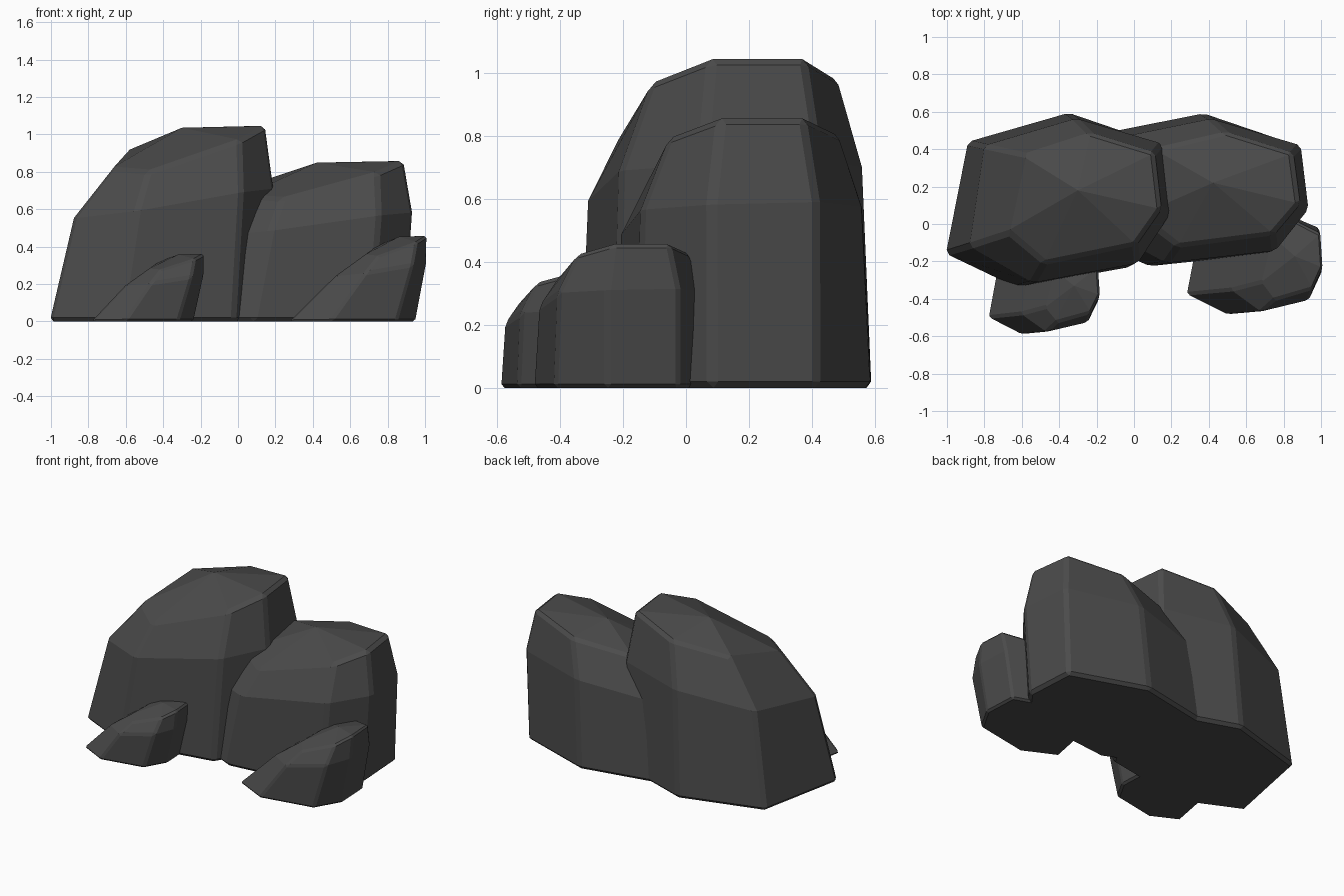
import bpy, bmesh, math

if "Cube" in bpy.data.objects:
    bpy.data.objects.remove(bpy.data.objects["Cube"])

stone = bpy.data.materials.new("dark grey stone")
stone.diffuse_color = (0.07, 0.07, 0.07, 1)
stone.use_nodes = True
stone.node_tree.nodes["Principled BSDF"].inputs["Base Color"].default_value = stone.diffuse_color

# Seven-sided boulder: base, shoulder and crown outlines plus a peak
BASE = [(-1.01, -.16, 0), (-.63, -.34, 0), (-.02, -.23, 0), (.15, .05, 0),
        (.13, .43, 0), (-.35, .595, 0), (-.89, .44, 0)]
SHOULDER = [(-.88, -.12, .55), (-.54, -.315, .59), (.02, -.21, .69), (.19, .05, .71),
            (.15, .43, .72), (-.31, .565, .7), (-.8, .42, .63)]
CROWN = [(-.67, -.05, .82), (-.48, -.21, .8), (.01, -.11, .97), (.145, .08, 1.045),
         (.11, .38, 1.045), (-.23, .485, .98), (-.58, .37, .92)]
PEAK = (-.3, .18, 1.035)


def boulder(name, scale, offset, shear_x=0, lean=0, skew=0, bevel=.02):
    """Stretched copy of the boulder; lean slants its left side inwards."""
    def place(p):
        x, y, z = p
        zz = z * scale[2]
        return (x * scale[0] + offset[0] + shear_x * zz + lean * zz * (.18 - x),
                y * scale[1] + offset[1] - skew * (x + .3), zz)

    bm = bmesh.new()
    rings = [[bm.verts.new(place(p)) for p in ring] for ring in (BASE, SHOULDER, CROWN)]
    peak = bm.verts.new(place(PEAK))
    n = len(BASE)
    bm.faces.new(rings[0][::-1])
    for i in range(n):
        j = (i + 1) % n
        for low, high in zip(rings, rings[1:]):
            bm.faces.new((low[i], low[j], high[j], high[i]))
        bm.faces.new((rings[2][i], rings[2][j], peak))
    bmesh.ops.recalc_face_normals(bm, faces=bm.faces)
    mesh = bpy.data.meshes.new(name)
    bm.to_mesh(mesh)
    bm.free()
    mesh.materials.append(stone)
    ob = bpy.data.objects.new(name, mesh)
    bpy.context.collection.objects.link(ob)
    # chipped edges
    mod = ob.modifiers.new("chipped edges", 'BEVEL')
    mod.width = bevel
    mod.segments = 1
    mod.limit_method = 'ANGLE'
    mod.angle_limit = math.radians(28)


boulder("large_boulder", (1, 1, 1), (0, 0))
boulder("medium_boulder", (1.04, .89, .82), (.735, .06), skew=.05)
boulder("small_right_rock", (.58, .6, .437), (.86, -.28), shear_x=.12, lean=.55, bevel=.012)
boulder("small_left_rock", (.47, .5, .345), (-.31, -.42), shear_x=.15, lean=.45, bevel=.012)
